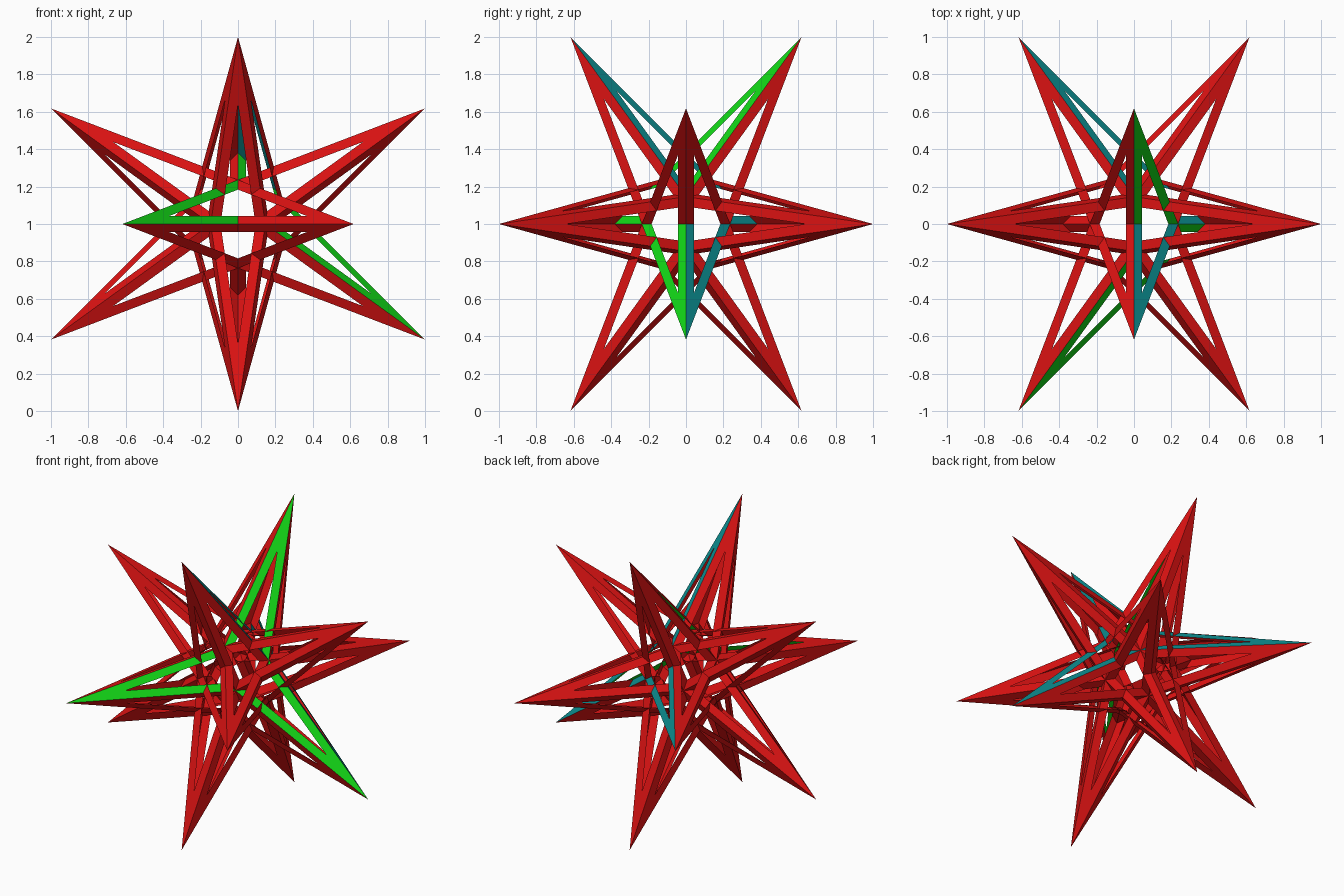
import bpy, bmesh, math
from itertools import combinations
from mathutils import Vector

if "Cube" in bpy.data.objects:
    bpy.data.objects.remove(bpy.data.objects["Cube"], do_unlink=True)

PHI = (1 + math.sqrt(5)) / 2
NOTCH = PHI ** -4      # depth of the inward corners relative to the tips
HOLE = 0.667           # size of the opening relative to the outline
LIFT = Vector((0, 0, 1))


def make_material(name, color):
    mat = bpy.data.materials.new(name)
    mat.use_nodes = True
    mat.diffuse_color = (*color, 1)
    mat.node_tree.nodes["Principled BSDF"].inputs["Base Color"].default_value = (*color, 1)
    return mat


red = make_material("red", (0.70, 0.006, 0.006))
green = make_material("green", (0.006, 0.66, 0.008))
teal = make_material("teal", (0.004, 0.28, 0.29))


def star_frame(name, tips, mat):
    """Flat three-pointed star with a star-shaped opening."""
    c = sum(tips, Vector()) / 3
    if (tips[1] - tips[0]).cross(tips[2] - tips[0]).dot(c) < 0:
        tips = [tips[0], tips[2], tips[1]]
    outline = []
    for i in range(3):
        outline.append(tips[i])
        outline.append(c - (tips[(i + 2) % 3] - c) * NOTCH)
    bm = bmesh.new()
    outer = [bm.verts.new(p + LIFT) for p in outline]
    inner = [bm.verts.new(c + (p - c) * HOLE + LIFT) for p in outline]
    for i in range(6):
        j = (i + 1) % 6
        bm.faces.new((outer[i], outer[j], inner[j], inner[i]))
    mesh = bpy.data.meshes.new(name)
    bm.to_mesh(mesh)
    bm.free()
    mesh.materials.append(mat)
    obj = bpy.data.objects.new(name, mesh)
    bpy.context.collection.objects.link(obj)


# Twelve spike tips at the corners of an icosahedron
corners = []
for a in (1, -1):
    for b in (1 / PHI, -1 / PHI):
        corners += [Vector((a, 0, b)), Vector((0, b, a)), Vector((b, a, 0))]

# One star frame for every three tips that are two units apart
count = 0
for trio in combinations(corners, 3):
    if all(abs((p - q).length - 2) < 0.01 for p, q in combinations(trio, 2)):
        n = sum(trio, Vector()).normalized() * math.sqrt(3)
        if (n - Vector((1, -1, 1))).length < 0.01:
            star_frame("green_star_frame", list(trio), green)
        elif (n - Vector((1, 1, 1))).length < 0.01:
            star_frame("teal_star_frame", list(trio), teal)
        else:
            count += 1
            star_frame(f"red_star_frame_{count}", list(trio), red)
